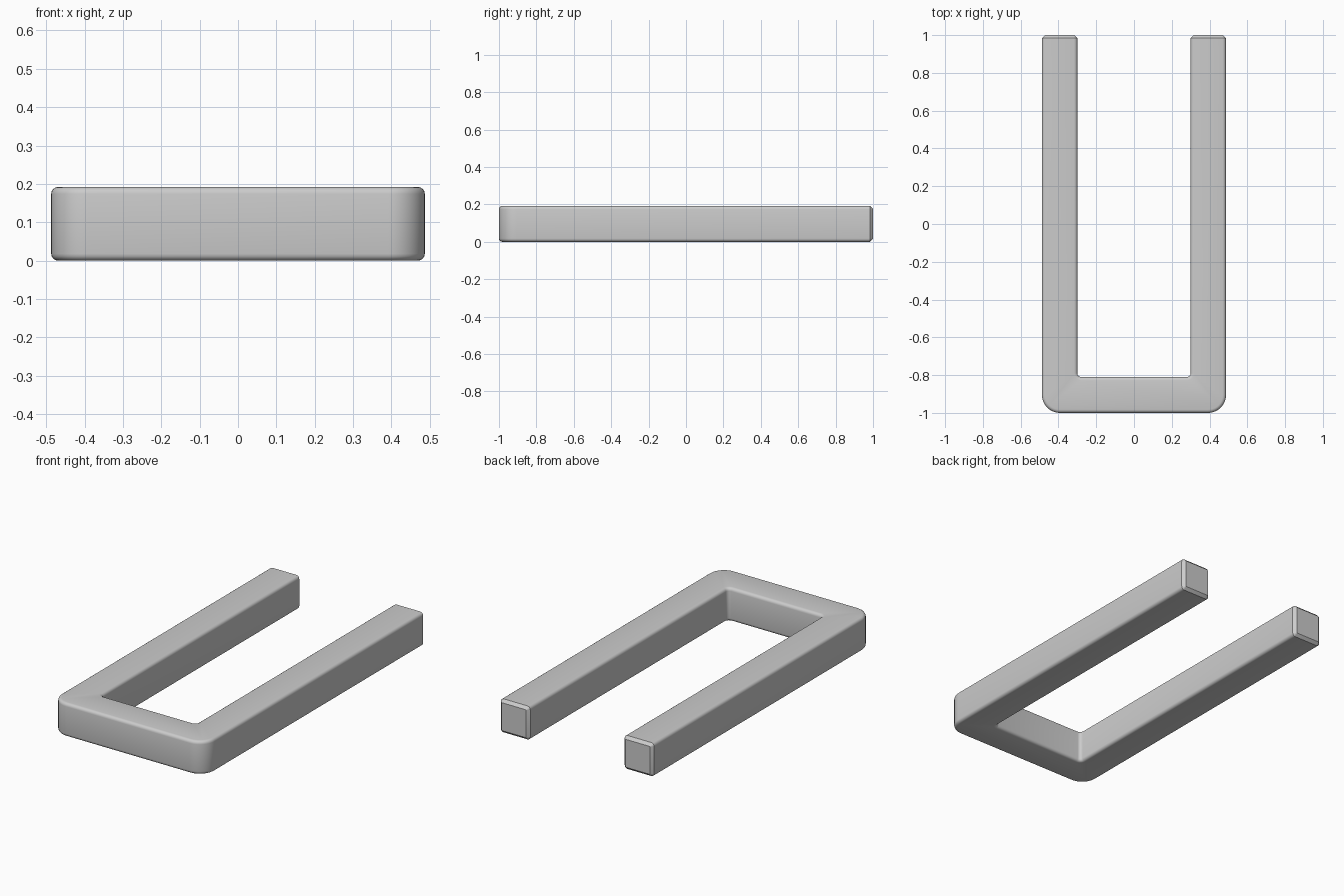
import bpy
import bmesh
import math

cube = bpy.data.objects.get("Cube")
if cube:
    bpy.data.objects.remove(cube, do_unlink=True)

HALF_WIDTH, INNER, HEIGHT = 0.487, 0.30, 0.192
BACK, FRONT, CROTCH = 1.0, -1.0, -0.81


def bevel(bm, test, offset, segments):
    """Round every edge whose two end points pass the test."""
    edges = [e for e in bm.edges if test(*(v.co for v in e.verts))]
    bmesh.ops.bevel(bm, geom=edges, offset=offset, segments=segments,
                    profile=0.5, affect='EDGES', clamp_overlap=False)


def near(a, b):
    return abs(a - b) < 1e-4


def upright_at(y):
    return lambda a, b: near(a.y, y) and near(b.y, y) and not near(a.z, b.z)


def rim(a, b):
    flat = near(a.z, b.z) and (near(a.z, 0) or near(a.z, HEIGHT))
    return flat and not (near(a.y, BACK) and near(b.y, BACK))


def arm_end(a, b):
    return near(a.y, BACK) and near(b.y, BACK)


# U-shaped outline, extruded to a bar of almost square section
right_half = [(HALF_WIDTH, FRONT), (HALF_WIDTH, BACK), (INNER, BACK), (INNER, CROTCH)]
outline = right_half + [(-x, y) for x, y in reversed(right_half)]

bm = bmesh.new()
base = bm.faces.new([bm.verts.new((x, y, 0)) for x, y in outline])
extruded = bmesh.ops.extrude_face_region(bm, geom=[base], use_keep_orig=True)
for v in extruded["geom"]:
    if isinstance(v, bmesh.types.BMVert):
        v.co.z = HEIGHT
bmesh.ops.recalc_face_normals(bm, faces=bm.faces)

# Rounded front corners, tight inner corners, soft rims, chamfered arm ends
bevel(bm, upright_at(FRONT), 0.095, 10)
bevel(bm, upright_at(CROTCH), 0.02, 5)
bevel(bm, rim, 0.018, 4)
bevel(bm, arm_end, 0.016, 1)
bmesh.ops.recalc_face_normals(bm, faces=bm.faces)

mesh = bpy.data.meshes.new("u_shaped_bar")
bm.to_mesh(mesh)
bm.free()
bar = bpy.data.objects.new("u_shaped_bar", mesh)
bpy.context.collection.objects.link(bar)

# Smooth roundings, crisp chamfers
bpy.ops.object.select_all(action='DESELECT')
bar.select_set(True)
bpy.context.view_layer.objects.active = bar
bpy.ops.object.shade_smooth_by_angle(angle=math.radians(30))
